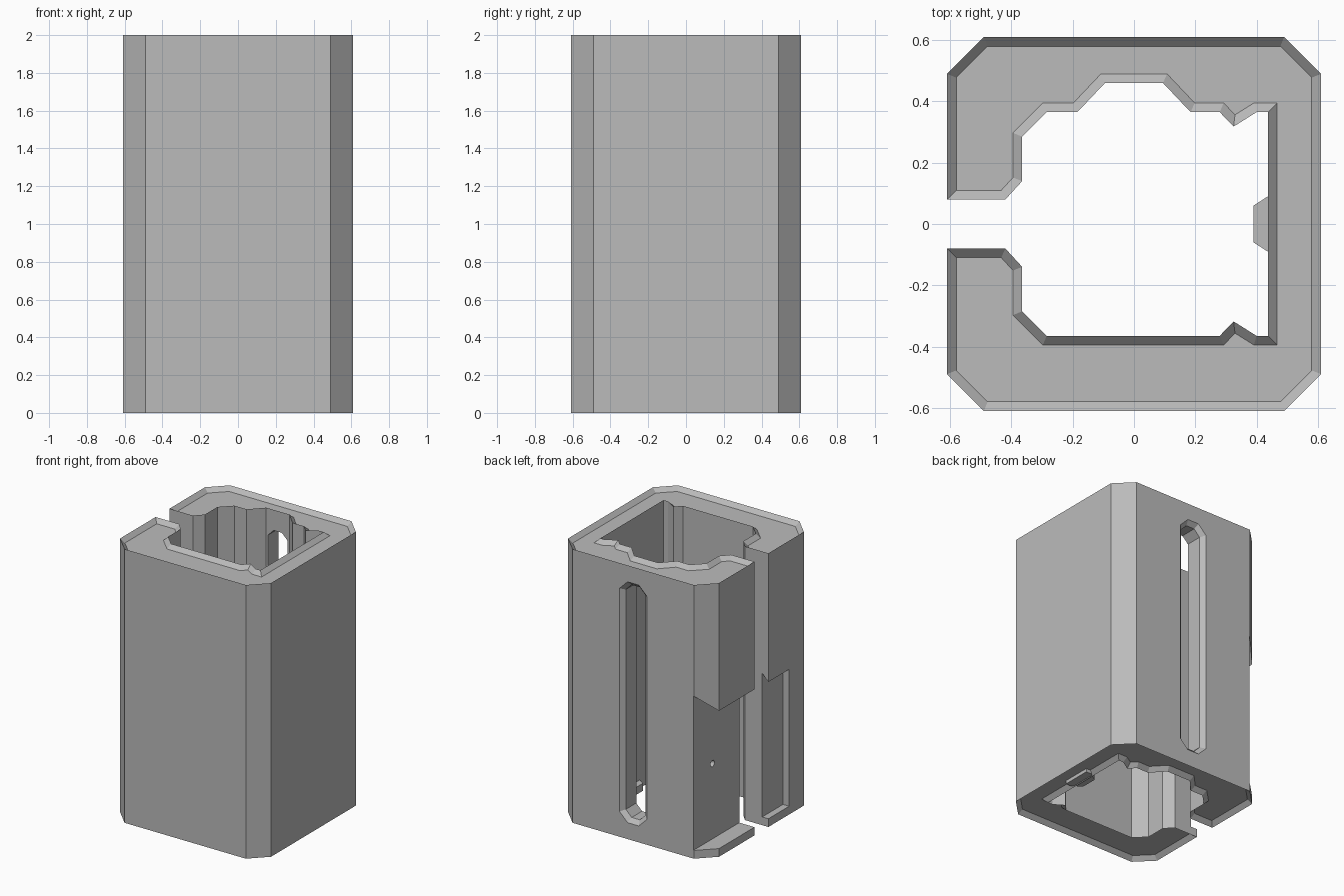
import bpy, bmesh, math

if "Cube" in bpy.data.objects:
    bpy.data.objects.remove(bpy.data.objects["Cube"], do_unlink=True)

grey = bpy.data.materials.new("plain_grey")
grey.use_nodes = True
grey.diffuse_color = (0.5, 0.5, 0.5, 1)
grey.node_tree.nodes["Principled BSDF"].inputs["Base Color"].default_value = (0.5, 0.5, 0.5, 1)


def to_object(name, bm):
    bmesh.ops.recalc_face_normals(bm, faces=bm.faces[:])
    mesh = bpy.data.meshes.new(name)
    bm.to_mesh(mesh)
    bm.free()
    mesh.materials.append(grey)
    obj = bpy.data.objects.new(name, mesh)
    bpy.context.collection.objects.link(obj)
    return obj


def loft(loops):
    """Closed solid through matching loops; returns bmesh and both caps."""
    bm = bmesh.new()
    rings = [[bm.verts.new(p) for p in loop] for loop in loops]
    n = len(rings[0])
    for a, b in zip(rings, rings[1:]):
        for i in range(n):
            j = (i + 1) % n
            bm.faces.new((a[i], a[j], b[j], b[i]))
    caps = [bm.faces.new(rings[0][::-1]), bm.faces.new(rings[-1])]
    bmesh.ops.recalc_face_normals(bm, faces=bm.faces[:])
    return bm, caps


def cut(target, cutter):
    cutter.hide_render = True
    mod = target.modifiers.new("cut", "BOOLEAN")
    mod.operation = "DIFFERENCE"
    mod.solver = "EXACT"
    mod.object = cutter
    bpy.context.view_layer.objects.active = target
    bpy.ops.object.modifier_apply(modifier=mod.name)
    bpy.data.objects.remove(cutter, do_unlink=True)


# Sleeve cross-section: outside octagon, then the inner channel
H, R, C, EDGE = 2.0, 0.61, 0.49, 0.03
outer = [(-R, -0.08), (-R, -C), (-C, -R), (C, -R), (R, -C),
         (R, C), (C, R), (-C, R), (-R, C), (-R, 0.08)]
lip = [(-0.42, 0.08), (-0.365, 0.14), (-0.365, 0.285), (-0.285, 0.365)]
groove = [(-0.185, 0.365), (-0.095, 0.46), (0.095, 0.46), (0.185, 0.365)]
ridge = [(0.28, 0.365), (0.325, 0.318), (0.40, 0.365), (0.437, 0.365)]
mirror_y = lambda pts: [(x, -y) for x, y in reversed(pts)]
profile = outer + lip + groove + ridge + mirror_y(ridge) + mirror_y(lip)

# Main body with chamfered top and bottom rims
bm, caps = loft([[(x, y, z) for x, y in profile] for z in (0, H)])
for cap, dz in zip(caps, (EDGE, -EDGE)):
    rim = list(cap.verts)
    bmesh.ops.inset_region(bm, faces=[cap], thickness=EDGE,
                           use_even_offset=True, use_boundary=True)
    for v in rim:
        v.co.z += dz
body = to_object("sleeve_body", bm)


# Long window in the back wall, with a chamfered mouth
def window_loop(y, w):
    k = w * (1 - math.tan(math.pi / 8))
    top = 0.77 + w
    quarter = [(w, top - k), (w - k, top)]
    upper = quarter + [(-x, z) for x, z in reversed(quarter)]
    pts = upper + [(-x, -z) for x, z in upper]
    return [(x, y, H / 2 + z) for x, z in pts]


bm, _ = loft([window_loop(0.4, 0.08), window_loop(R - EDGE, 0.08), window_loop(R + 0.02, 0.13)])
cut(body, to_object("window_cutter", bm))


# Side recesses with sloped ceilings, open to the slit
def recess(name, x, top, y0, y1):
    out = -0.7
    section = [(x, 0.06), (x, top), (out, top - (x - out)), (out, 0.06)]
    bm, _ = loft([[(px, y, pz) for px, pz in section] for y in (y0, y1)])
    cut(body, to_object(name, bm))


recess("deep_recess_cutter", -0.487, 1.19, 0.0, 0.7)
recess("shallow_recess_cutter", -0.56, 1.11, -0.32, 0.0)

# Small pin hole in the deep recess
ring = [(math.cos(i * math.pi / 8) * 0.023, math.sin(i * math.pi / 8) * 0.023) for i in range(16)]
bm, _ = loft([[(x, 0.39 + a, 0.61 + b) for a, b in ring] for x in (-0.55, -0.33)])
cut(body, to_object("pin_hole_cutter", bm))

# Stop tab at the foot of the side wall
tab = [(0.39, -0.06), (0.46, -0.105), (0.5, -0.105), (0.5, 0.105), (0.46, 0.105), (0.39, 0.06)]
bm, _ = loft([[(x, y, z) for x, y in tab] for z in (0.005, 0.06)])
to_object("stop_tab", bm)
